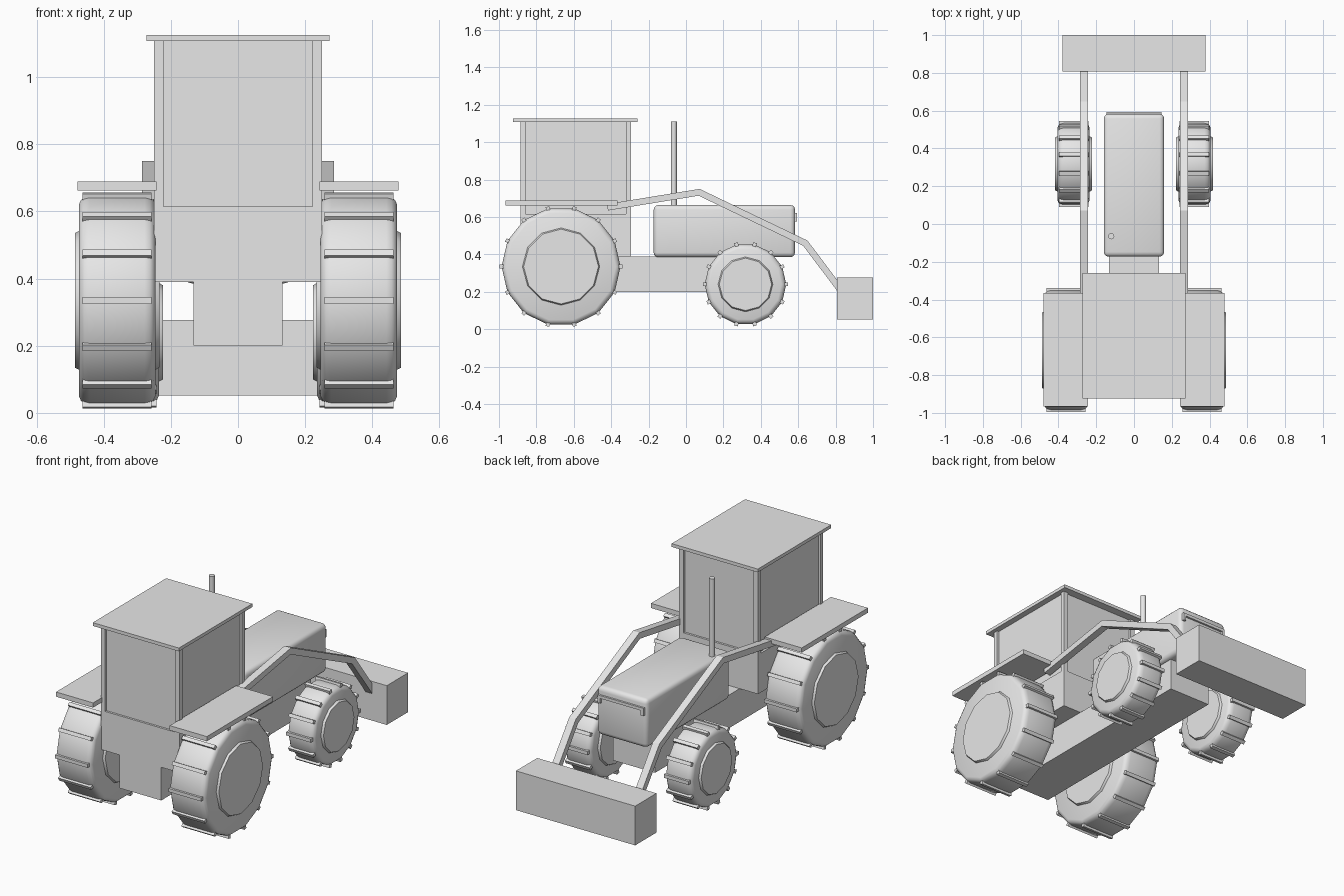
import bpy, bmesh, math
from mathutils import Vector, Matrix

cube = bpy.data.objects.get("Cube")
if cube:
    bpy.data.objects.remove(cube, do_unlink=True)

GREY = (0.8, 0.8, 0.8, 1.0)
grey = bpy.data.materials.new("light_grey")
grey.use_nodes = True
grey.diffuse_color = GREY
for node in grey.node_tree.nodes:
    if node.type == 'BSDF_PRINCIPLED':
        node.inputs["Base Color"].default_value = GREY


def finish(name, bm, smooth=False):
    """Turn a bmesh into a named grey object."""
    bmesh.ops.recalc_face_normals(bm, faces=bm.faces)
    mesh = bpy.data.meshes.new(name)
    bm.to_mesh(mesh)
    bm.free()
    mesh.materials.append(grey)
    obj = bpy.data.objects.new(name, mesh)
    bpy.context.collection.objects.link(obj)
    if smooth:
        bpy.ops.object.select_all(action='DESELECT')
        obj.select_set(True)
        bpy.context.view_layer.objects.active = obj
        bpy.ops.object.shade_smooth_by_angle(angle=math.radians(35))
    return obj


def box(name, x, y, z, bevel=0.0):
    """Box from (min, max) ranges, optionally with rounded edges."""
    bm = bmesh.new()
    bmesh.ops.create_cube(bm, size=1)
    for v in bm.verts:
        v.co = [r[0] if c < 0 else r[1] for c, r in zip(v.co, (x, y, z))]
    if bevel:
        bmesh.ops.bevel(bm, geom=bm.edges[:], offset=bevel, segments=3,
                        profile=0.5, affect='EDGES')
    return finish(name, bm, smooth=bevel > 0)


def lathe_x(name, center, profile, sides, phase=0.0):
    """Closed solid turned about the x axis; profile holds (x, radius)."""
    bm = bmesh.new()
    rings = []
    for x, r in profile:
        ring = []
        for i in range(sides):
            a = phase + math.tau * i / sides
            ring.append(bm.verts.new(Vector(center) + Vector((x, r * math.cos(a), r * math.sin(a)))))
        rings.append(ring)
    for a, b in zip(rings, rings[1:]):
        for i in range(sides):
            j = (i + 1) % sides
            bm.faces.new((a[i], a[j], b[j], b[i]))
    bm.faces.new(rings[0])
    bm.faces.new(rings[-1])
    return finish(name, bm, smooth=True)


def mirrored(half):
    return [(-x, r) for x, r in half] + [(x, r) for x, r in reversed(half)]


def wheel(name, center, radius, half_width, hub_radius, lug_half):
    """Bevelled tyre, protruding hub disc and a ring of tread lugs."""
    w, r, sides = half_width, radius, 14
    lathe_x(name + "_tyre", center, mirrored(
        [(w, r - 0.026), (w - 0.006, r - 0.012), (w - 0.016, r - 0.004), (w - 0.032, r)]), sides)
    lathe_x(name + "_hub", center, mirrored(
        [(w + 0.012, hub_radius), (w - 0.01, hub_radius + 0.012)]), 12)
    bm = bmesh.new()
    for i in range(sides):
        spin = Matrix.Rotation(math.tau * i / sides, 4, 'X')
        place = (Matrix.Translation(center) @ spin
                 @ Matrix.Translation((0, r, 0))
                 @ Matrix.Diagonal((2 * lug_half, 0.02, 0.02, 1)))
        bmesh.ops.create_cube(bm, size=1, matrix=place)
    finish(name + "_lugs", bm)


def bar(name, x, path, thickness, width):
    """Mitred flat bar that follows a (y, z) path."""
    pts = [Vector(p) for p in path]
    dirs = [(b - a).normalized() for a, b in zip(pts, pts[1:])]
    bm = bmesh.new()
    rings = []
    for i, p in enumerate(pts):
        d0, d1 = dirs[max(i - 1, 0)], dirs[min(i, len(dirs) - 1)]
        t = (d0 + d1).normalized()
        n = Vector((-t.y, t.x)) * (thickness / 2 / t.dot(d0))
        up, low = p + n, p - n
        rings.append([bm.verts.new((x + sx * width / 2, q.x, q.y))
                      for sx, q in ((-1, up), (1, up), (1, low), (-1, low))])
    for a, b in zip(rings, rings[1:]):
        for i in range(4):
            j = (i + 1) % 4
            bm.faces.new((a[i], a[j], b[j], b[i]))
    bm.faces.new(rings[0])
    bm.faces.new(rings[-1])
    return finish(name, bm)


# Body
box("chassis", (-0.133, 0.133), (-0.885, 0.47), (0.2, 0.39))
box("hood", (-0.16, 0.16), (-0.173, 0.583), (0.385, 0.664), bevel=0.025)
box("cab_base", (-0.25, 0.25), (-0.885, -0.295), (0.39, 0.615))
box("cab_windows", (-0.238, 0.238), (-0.873, -0.307), (0.61, 1.108))
box("cab_roof", (-0.273, 0.273), (-0.925, -0.26), (1.107, 1.126))

# Grille frame on the end of the hood
box("grille_bar", (-0.145, 0.145), (0.57, 0.594), (0.603, 0.62))

# Exhaust pipe
bm = bmesh.new()
bmesh.ops.create_cone(bm, cap_ends=True, segments=12, radius1=0.016, radius2=0.016,
                      depth=0.48, matrix=Matrix.Translation((-0.12, -0.065, 0.87)))
finish("exhaust_pipe", bm, smooth=True)

# Front loader bucket
box("loader_bucket", (-0.378, 0.378), (0.807, 1.0), (0.052, 0.277))

# Paired parts
for side, s in (("left", 1), ("right", -1)):
    def span(a, b):
        return tuple(sorted((s * a, s * b)))

    wheel(side + "_large_wheel", (s * 0.36, -0.668, 0.335), 0.318, 0.114, 0.2, 0.103)
    wheel(side + "_small_wheel", (s * 0.32, 0.318, 0.24), 0.218, 0.085, 0.14, 0.078)
    box(side + "_fender", span(0.243, 0.478), (-0.965, -0.365), (0.662, 0.689))
    box(side + "_grille_tab", span(0.128, 0.145), (0.57, 0.594), (0.575, 0.605))
    for end, y in (("front", (-0.885, -0.859)), ("back", (-0.321, -0.295))):
        box(side + "_" + end + "_cab_pillar", span(0.222, 0.25), y, (0.61, 1.108))
    bar(side + "_loader_arm", s * 0.265,
        [(-0.42, 0.652), (0.07, 0.732), (0.638, 0.46), (0.83, 0.205)], 0.035, 0.042)
